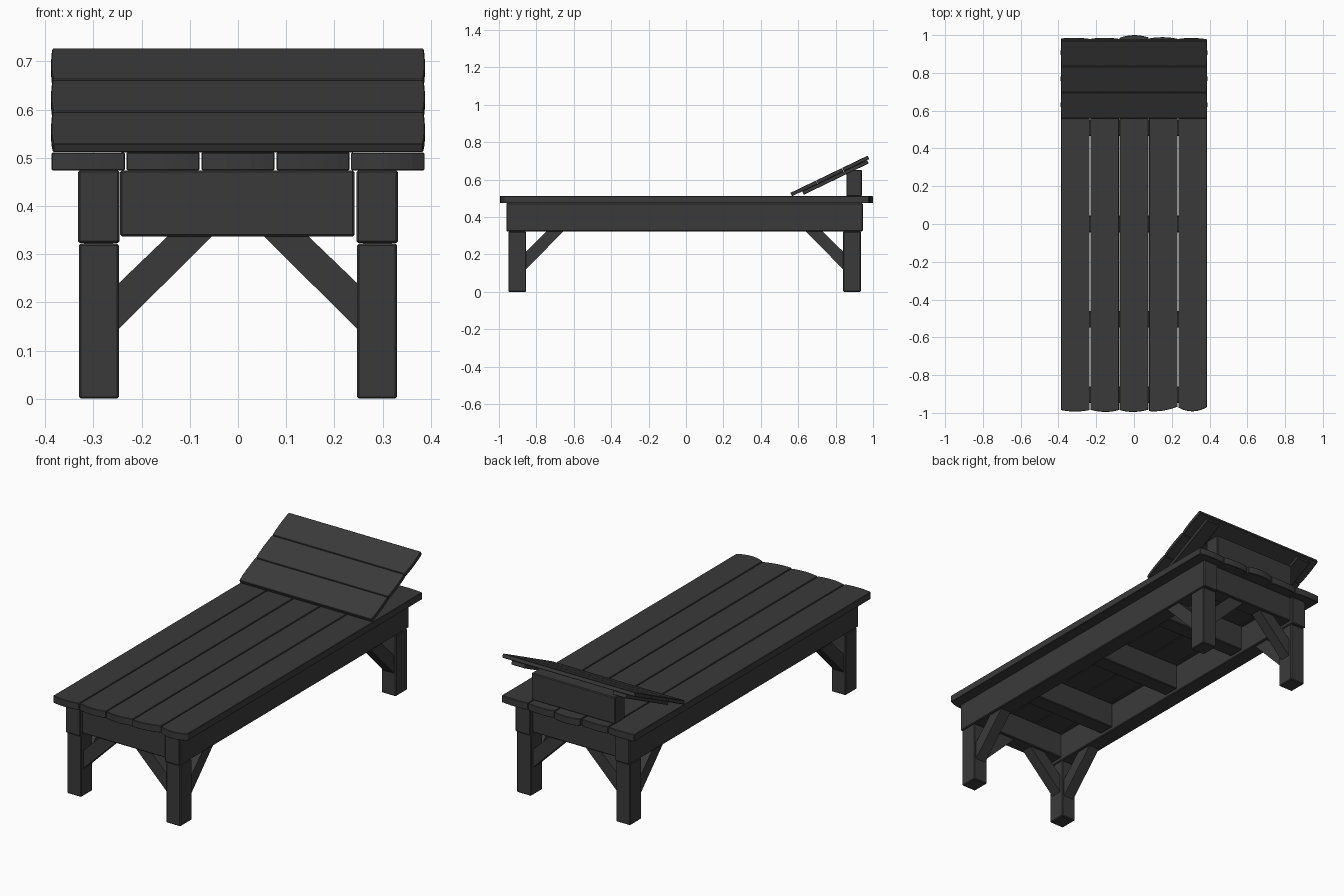
import bpy, bmesh
from math import atan2
from mathutils import Vector, Matrix

if "Cube" in bpy.data.objects:
    bpy.data.objects.remove(bpy.data.objects["Cube"])

# dark stained timber
wood = bpy.data.materials.new("dark_wood")
wood.diffuse_color = (0.042, 0.042, 0.042, 1)
wood.use_nodes = True
wood.node_tree.nodes["Principled BSDF"].inputs["Base Color"].default_value = wood.diffuse_color


def prism(name, outline, depth, matrix=None, bevel=0.004):
    """Extrude a 2D outline (local XY) by depth along local Z, then place it."""
    bm = bmesh.new()
    face = bm.faces.new([bm.verts.new((x, y, 0)) for x, y in outline])
    top = bmesh.ops.extrude_face_region(bm, geom=[face])["geom"]
    bmesh.ops.translate(bm, vec=(0, 0, depth),
                        verts=[v for v in top if isinstance(v, bmesh.types.BMVert)])
    if matrix:
        bm.transform(matrix)
    bmesh.ops.recalc_face_normals(bm, faces=bm.faces)
    mesh = bpy.data.meshes.new(name)
    bm.to_mesh(mesh)
    bm.free()
    mesh.materials.append(wood)
    ob = bpy.data.objects.new(name, mesh)
    bpy.context.collection.objects.link(ob)
    if bevel:
        mod = ob.modifiers.new("worn_edges", "BEVEL")
        mod.width, mod.segments = bevel, 1
    return ob


def box(name, x, y, z):
    outline = [(x[0], y[0]), (x[1], y[0]), (x[1], y[1]), (x[0], y[1])]
    return prism(name, outline, z[1] - z[0], Matrix.Translation((0, 0, z[0])))


def axes(u, v, w, origin):
    """Matrix mapping local X, Y, Z to the given world axes."""
    m = Matrix((u, v, w)).transposed().to_4x4()
    m.translation = Vector(origin)
    return m


LEG_Y = {"front": (-0.95, -0.855), "back": (0.84, 0.935)}

for s, side in ((-1, "left"), (1, "right")):
    # side rails resting on the legs
    box(f"{side}_rail", sorted((s * 0.246, s * 0.332)), (-0.96, 0.945), (0.323, 0.474))
    for end, ys in LEG_Y.items():
        d = -1 if end == "front" else 1
        box(f"{end}_{side}_leg", sorted((s * 0.247, s * 0.33)), ys, (0, 0.322))
        # brace running across, from leg to end beam
        mid = sum(ys) / 2
        prism(f"{end}_{side}_cross_brace",
              [(0.247, 0.145), (0.247, 0.24), (0.145, 0.338), (0.053, 0.338)], 0.06,
              axes((s, 0, 0), (0, 0, 1), (0, 1, 0), (0, mid - 0.03, 0)), 0)
        # brace running lengthwise, from leg to side rail
        inner = ys[1] if d < 0 else ys[0]
        prism(f"{end}_{side}_long_brace",
              [(0, 0.12), (0, 0.215), (0.11, 0.324), (0.2, 0.324)], 0.06,
              axes((0, -d, 0), (0, 0, 1), (1, 0, 0), (s * 0.289 - 0.03, inner, 0)), 0)

# cross beams between the rails
for i, y in enumerate((-0.903, -0.505, 0.0, 0.51, 0.888)):
    box(f"cross_beam_{i + 1}", (-0.245, 0.242), (y - 0.044, y + 0.044), (0.337, 0.474))

# bed slats with irregular rounded ends: (left, middle, right) y values
fronts = [(-0.985, -0.993, -0.985), (-0.983, -0.995, -0.985), (-0.985, -0.995, -0.983),
          (-0.991, -0.988, -0.967), (-0.972, -0.992, -0.97)]
backs = [(0.982, 0.986, 0.98), (0.98, 0.986, 0.98), (0.986, 1.0, 0.988),
         (0.982, 0.989, 0.98), (0.98, 0.985, 0.978)]
for i, (f, b) in enumerate(zip(fronts, backs)):
    xm, h = (i - 2) * 0.1553, 0.0758

    def curve(e):
        # quadratic through the three end points, sampled at seven stations
        ts = [k / 3 - 1 for k in range(7)]
        return [(xm + h * t, e[1] + (e[2] - e[0]) / 2 * t + ((e[0] + e[2]) / 2 - e[1]) * t * t)
                for t in ts]
    prism(f"bed_slat_{i + 1}", curve(f) + curve(b)[::-1], 0.037,
          Matrix.Translation((0, 0, 0.474)), 0.002)

# tilted headrest: local X across, local Y up the slope, local Z out of the board
tilt = Matrix.Translation((0, 0.567, 0.511)) @ Matrix.Rotation(atan2(0.199, 0.413), 4, "X")
for i in range(3):
    y0, y1 = i * 0.1535, i * 0.1535 + 0.151
    right = [(0.384, y0), (0.387, y0 + 0.03), (0.388, y0 + 0.075), (0.387, y0 + 0.12), (0.385, y1)]
    outline = right + [(-x, y) for x, y in reversed(right)]
    prism(f"headrest_board_{i + 1}", outline, 0.020, tilt, 0.002)
for s, side in ((-1, "left"), (1, "right")):
    a, b = sorted((s * 0.255, s * 0.335))
    prism(f"headrest_{side}_batten", [(a, 0.06), (b, 0.06), (b, 0.445), (a, 0.445)], 0.02,
          tilt @ Matrix.Translation((0, 0, -0.02)), 0.002)

# block propping up the headrest
box("headrest_support", (-0.245, 0.242), (0.857, 0.94), (0.511, 0.652))
